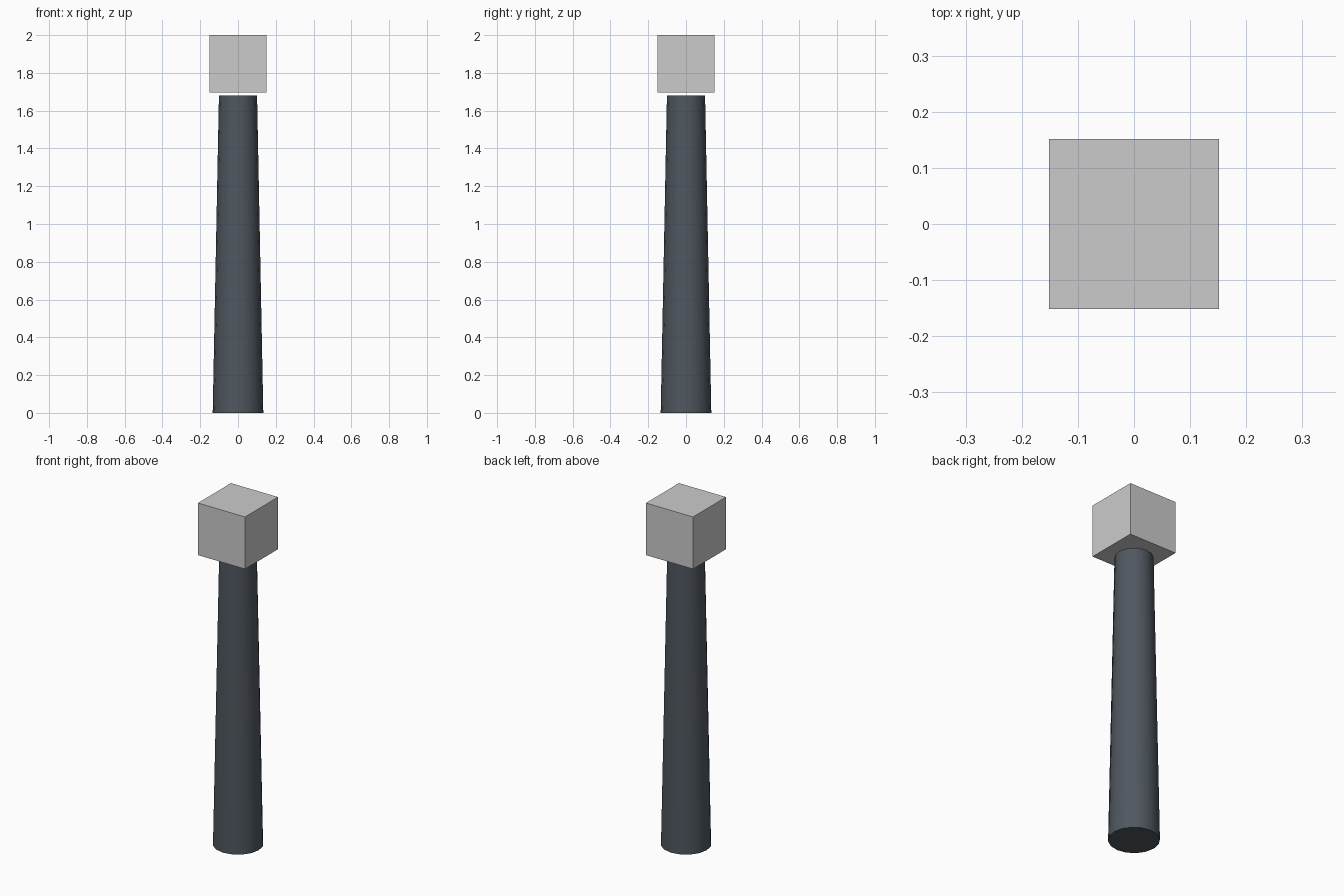
import bpy

if "Cube" in bpy.data.objects:
    bpy.data.objects.remove(bpy.data.objects["Cube"])


def paint(obj, name, color):
    mat = bpy.data.materials.new(name)
    mat.diffuse_color = color
    mat.use_nodes = True
    mat.node_tree.nodes["Principled BSDF"].inputs["Base Color"].default_value = mat.diffuse_color
    obj.data.materials.append(mat)


# Tapered round post
POST_TOP = 1.68
bpy.ops.mesh.primitive_cone_add(vertices=16, radius1=0.134, radius2=0.101,
                                depth=POST_TOP, location=(0, 0, POST_TOP / 2))
post = bpy.context.object
post.name = "post"
bpy.ops.object.shade_smooth_by_angle()
paint(post, "dark_slate", (0.08, 0.095, 0.115, 1))

# Cube head, floating just above the post
HEAD = 0.303
bpy.ops.mesh.primitive_cube_add(size=HEAD, location=(0, 0, 2 - HEAD / 2))
bpy.context.object.name = "head"
